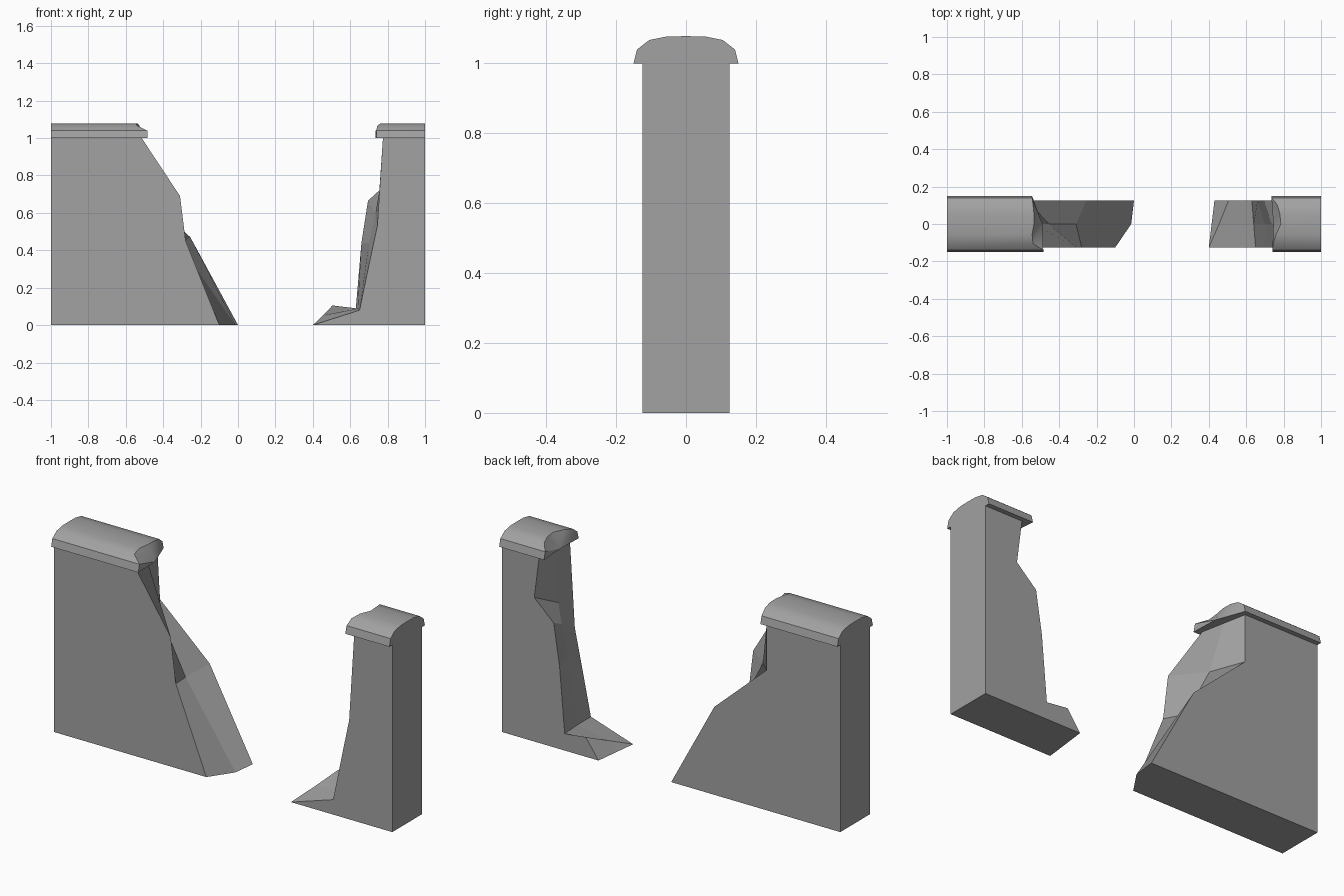
import bpy
import bmesh
import math

cube = bpy.data.objects.get("Cube")
if cube:
    bpy.data.objects.remove(cube, do_unlink=True)

stone = bpy.data.materials.new("grey_stone")
stone.use_nodes = True
GREY = (0.36, 0.36, 0.36, 1)
stone.diffuse_color = GREY
stone.node_tree.nodes["Principled BSDF"].inputs["Base Color"].default_value = GREY


def finish(name, bm):
    """Clean the mesh and link it as a named object."""
    bmesh.ops.remove_doubles(bm, verts=bm.verts, dist=0.0005)
    bmesh.ops.recalc_face_normals(bm, faces=bm.faces)
    mesh = bpy.data.meshes.new(name)
    bm.to_mesh(mesh)
    bm.free()
    mesh.materials.append(stone)
    obj = bpy.data.objects.new(name, mesh)
    bpy.context.collection.objects.link(obj)
    return obj


def broken_wall(name, end, rows):
    """Slab from a straight end to a ragged edge given as front, middle, back."""
    bm = bmesh.new()
    half = 0.125
    edge = [[bm.verts.new((x, y, z)) for x, z in row]
            for y, row in zip((-half, 0, half), rows)]
    low = [bm.verts.new((end, y, 0)) for y in (-half, half)]
    high = [bm.verts.new((end, y, 1)) for y in (-half, half)]
    # Ragged break
    for a, b in zip(edge, edge[1:]):
        for i in range(len(a) - 1):
            bm.faces.new((a[i], a[i + 1], b[i + 1], b[i]))
    # Front, back, bottom, top and straight end
    for side, row in enumerate((edge[0], edge[2])):
        bm.faces.new([low[side]] + row + [high[side]])
    bm.faces.new([low[0]] + [r[0] for r in edge] + [low[1]])
    bm.faces.new([high[0]] + [r[-1] for r in edge] + [high[1]])
    bm.faces.new((low[0], low[1], high[1], high[0]))
    return finish(name, bm)


# Rounded coping section, front to back
half_section = [(0.15, 1.0), (0.14, 1.04), (0.105, 1.067), (0.055, 1.077)]
section = ([(-y, z) for y, z in half_section] + [(0, 1.078)]
           + half_section[::-1])


def broken_coping(name, end, cut, under):
    """Extruded section with a ragged end; under is its lower middle point."""
    bm = bmesh.new()
    ring = [bm.verts.new((end, y, z)) for y, z in section]
    rag = [bm.verts.new((x, y, z)) for x, (y, z) in zip(cut, section)]
    middle = bm.verts.new((under, 0, 1))
    for i in range(len(ring) - 1):
        bm.faces.new((ring[i], ring[i + 1], rag[i + 1], rag[i]))
        bm.faces.new((rag[i], rag[i + 1], middle))
    bm.faces.new(ring)
    bm.faces.new((ring[0], rag[0], middle, rag[-1], ring[-1]))
    obj = finish(name, bm)
    bpy.ops.object.select_all(action="DESELECT")
    obj.select_set(True)
    bpy.context.view_layer.objects.active = obj
    bpy.ops.object.shade_smooth_by_angle(angle=math.radians(35))
    return obj


# Long wall piece
broken_wall("long_wall", -1, [
    [(-0.10, 0), (-0.28, 0.45), (-0.31, 0.69), (-0.515, 1)],
    [(-0.015, 0), (-0.31, 0.43), (-0.455, 0.71), (-0.54, 1)],
    [(0, 0), (-0.255, 0.47), (-0.565, 0.75), (-0.565, 1)],
])
broken_coping("long_coping", -1,
              [-0.485, -0.485, -0.54, -0.545, -0.535, -0.535, -0.54, -0.545, -0.545],
              -0.49)

# Short wall piece
broken_wall("short_wall", 1, [
    [(0.40, 0), (0.40, 0), (0.65, 0.08), (0.70, 0.32), (0.745, 0.53), (0.76, 0.77), (0.775, 1)],
    [(0.415, 0), (0.455, 0.052), (0.64, 0.088), (0.70, 0.44), (0.735, 0.60), (0.755, 0.71), (0.775, 1)],
    [(0.43, 0), (0.505, 0.105), (0.63, 0.09), (0.66, 0.44), (0.695, 0.665), (0.81, 0.77), (0.78, 1)],
])
broken_coping("short_coping", 1,
              [0.74, 0.74, 0.745, 0.76, 0.785, 0.78, 0.765, 0.735, 0.735],
              0.745)
